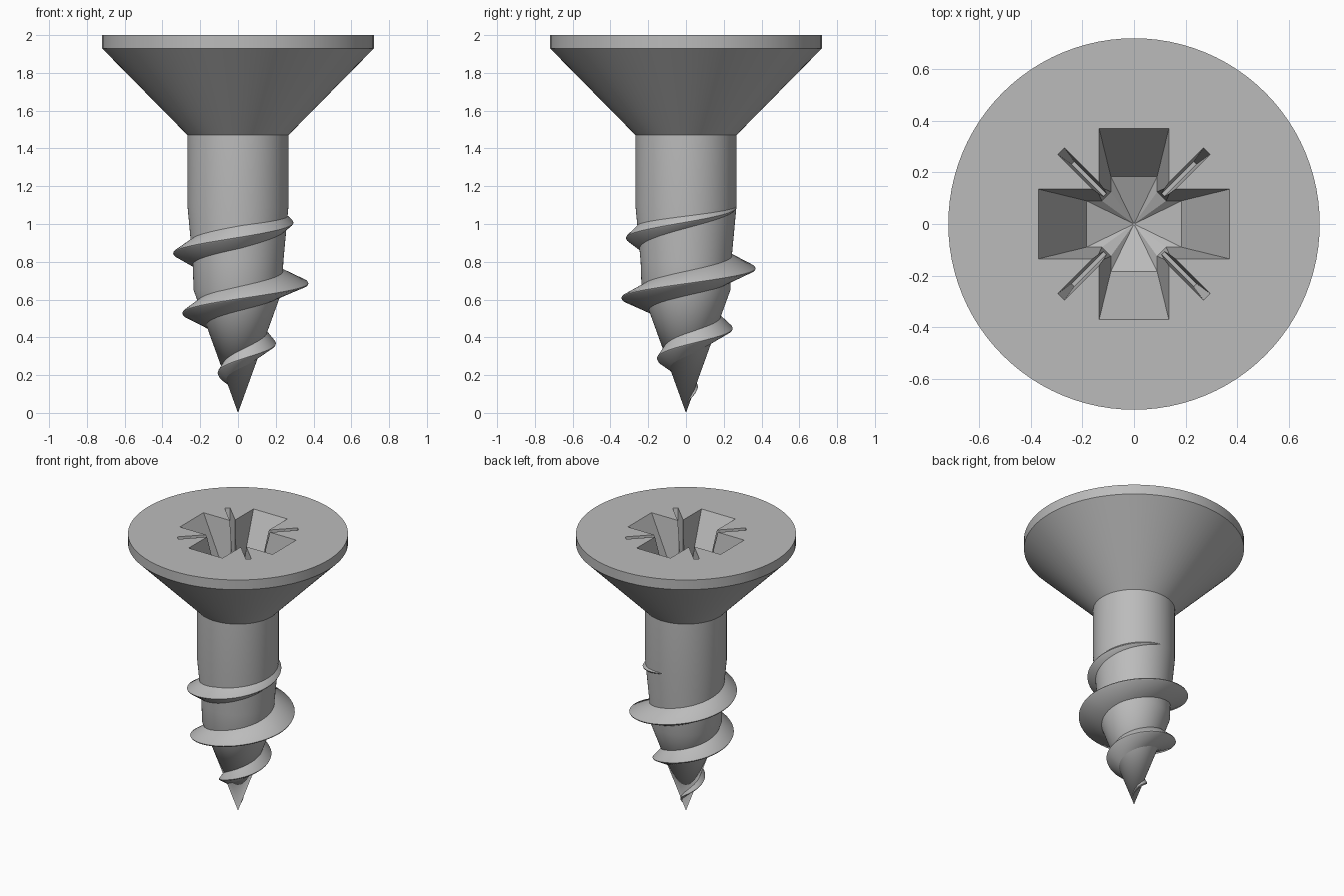
import bpy, bmesh, math
from mathutils import Matrix, Vector

if "Cube" in bpy.data.objects:
    bpy.data.objects.remove(bpy.data.objects["Cube"])

steel = bpy.data.materials.new("steel grey")
grey = (0.5, 0.5, 0.5, 1)
steel.use_nodes = True
steel.diffuse_color = grey
steel.node_tree.nodes["Principled BSDF"].inputs["Base Color"].default_value = grey

# Outline of the solid screw: radius, height
PROFILE = [(0, 0), (0.235, 0.65), (0.24, 0.8), (0.267, 1.09),
           (0.267, 1.47), (0.72, 1.93), (0.72, 2), (0, 2)]
# Outer edge of the thread: radius, height
CREST = [(0, 0.02), (0.35, 0.62), (0.373, 0.68), (0.37, 0.76), (0.262, 1.11)]


def radius_at(outline, z):
    for (r0, z0), (r1, z1) in zip(outline, outline[1:]):
        if z <= z1:
            return max(0, r0 + (r1 - r0) * (z - z0) / (z1 - z0))
    return outline[-1][0]


def make_object(name, bm):
    bmesh.ops.recalc_face_normals(bm, faces=bm.faces[:])
    mesh = bpy.data.meshes.new(name)
    bm.to_mesh(mesh)
    bm.free()
    mesh.materials.append(steel)
    obj = bpy.data.objects.new(name, mesh)
    bpy.context.collection.objects.link(obj)
    return obj


def select(obj):
    bpy.ops.object.select_all(action="DESELECT")
    obj.select_set(True)
    bpy.context.view_layer.objects.active = obj


def bridge(bm, a, b):
    for i in range(len(a)):
        j = (i + 1) % len(a)
        bm.faces.new((a[i], a[j], b[j], b[i]))


def loft(name, top, bottom, z_top, z_bottom, dip=0):
    """Tapered plug between two outlines, carried a little above the top."""
    bm = bmesh.new()
    over = 0.1
    high = [bm.verts.new((t[0] + (t[0] - b[0]) * over, t[1] + (t[1] - b[1]) * over,
                          z_top + (z_top - z_bottom) * over)) for t, b in zip(top, bottom)]
    low = [bm.verts.new((b[0], b[1], z_bottom)) for b in bottom]
    bridge(bm, high, low)
    bm.faces.new(high)
    floor = bm.faces.new(low)
    if dip:
        centre = bmesh.ops.poke(bm, faces=[floor])["verts"][0]
        centre.co = (0, 0, z_bottom - dip)
    return make_object(name, bm)


def four_fold(points):
    return [Matrix.Rotation(k * math.pi / 2, 2) @ Vector(p) for k in range(4) for p in points]


# Head, shank and point, turned in one piece
bm = bmesh.new()
verts = [bm.verts.new((r, 0, z)) for r, z in PROFILE]
edges = [bm.edges.new(pair) for pair in zip(verts, verts[1:])]
bmesh.ops.spin(bm, geom=verts + edges, cent=(0, 0, 0), axis=(0, 0, 1),
               angle=math.tau, steps=96, use_duplicate=False)
bmesh.ops.remove_doubles(bm, verts=bm.verts[:], dist=0.0005)
body = make_object("screw_body", bm)

# Cross-shaped drive recess with a shallow conical floor
cutters = [loft("recess_cutter",
                four_fold([(0.37, -0.135), (0.37, 0.135), (0.145, 0.135), (0.135, 0.145)]),
                four_fold([(0.185, -0.09), (0.185, 0.09), (0.125, 0.09), (0.09, 0.125)]),
                2, 1.67, dip=0.08)]

# Four thin diagonal slots
for k in range(4):
    turn = Matrix.Rotation(math.pi / 4 + k * math.pi / 2, 2)
    top = [turn @ Vector(p) for p in [(0.1, -0.018), (0.4, -0.018), (0.4, 0.018), (0.1, 0.018)]]
    low = [turn @ Vector(p) for p in [(0.1, -0.008), (0.335, -0.008), (0.335, 0.008), (0.1, 0.008)]]
    cutters.append(loft("slot_cutter", top, low, 2, 1.72))

select(body)
for cutter in cutters:
    cut = body.modifiers.new("drive cut", "BOOLEAN")
    cut.operation = "DIFFERENCE"
    cut.solver = "EXACT"
    cut.object = cutter
    bpy.ops.object.modifier_apply(modifier=cut.name)
    bpy.data.objects.remove(cutter)
bpy.ops.object.shade_smooth_by_angle(angle=math.radians(20))

# Helical thread, a wedge section swept up and round
PITCH, START, END = 0.325, 0.05, 1.11
bm = bmesh.new()
rings = []
STEPS = 260
for i in range(STEPS + 1):
    z = START + (END - START) * i / STEPS
    angle = (z - 0.36) / PITCH * math.tau
    crest = radius_at(CREST, z)
    depth = max(0, crest - radius_at(PROFILE, z))
    half = min(0.07, 0.012 + 0.9 * depth)
    lip = min(0.007, half / 3)
    section = [(max(0.001, radius_at(PROFILE, z - half) - 0.012), z - half),
               (crest - lip / 2, z - lip), (crest, z), (crest - lip / 2, z + lip),
               (max(0.001, radius_at(PROFILE, z + half) - 0.012), z + half)]
    rings.append([bm.verts.new((r * math.cos(angle), r * math.sin(angle), max(0.01, h)))
                  for r, h in section])
for a, b in zip(rings, rings[1:]):
    bridge(bm, a, b)
bm.faces.new(rings[0])
bm.faces.new(rings[-1])
thread = make_object("thread", bm)
select(thread)
bpy.ops.object.shade_smooth_by_angle(angle=math.radians(50))
